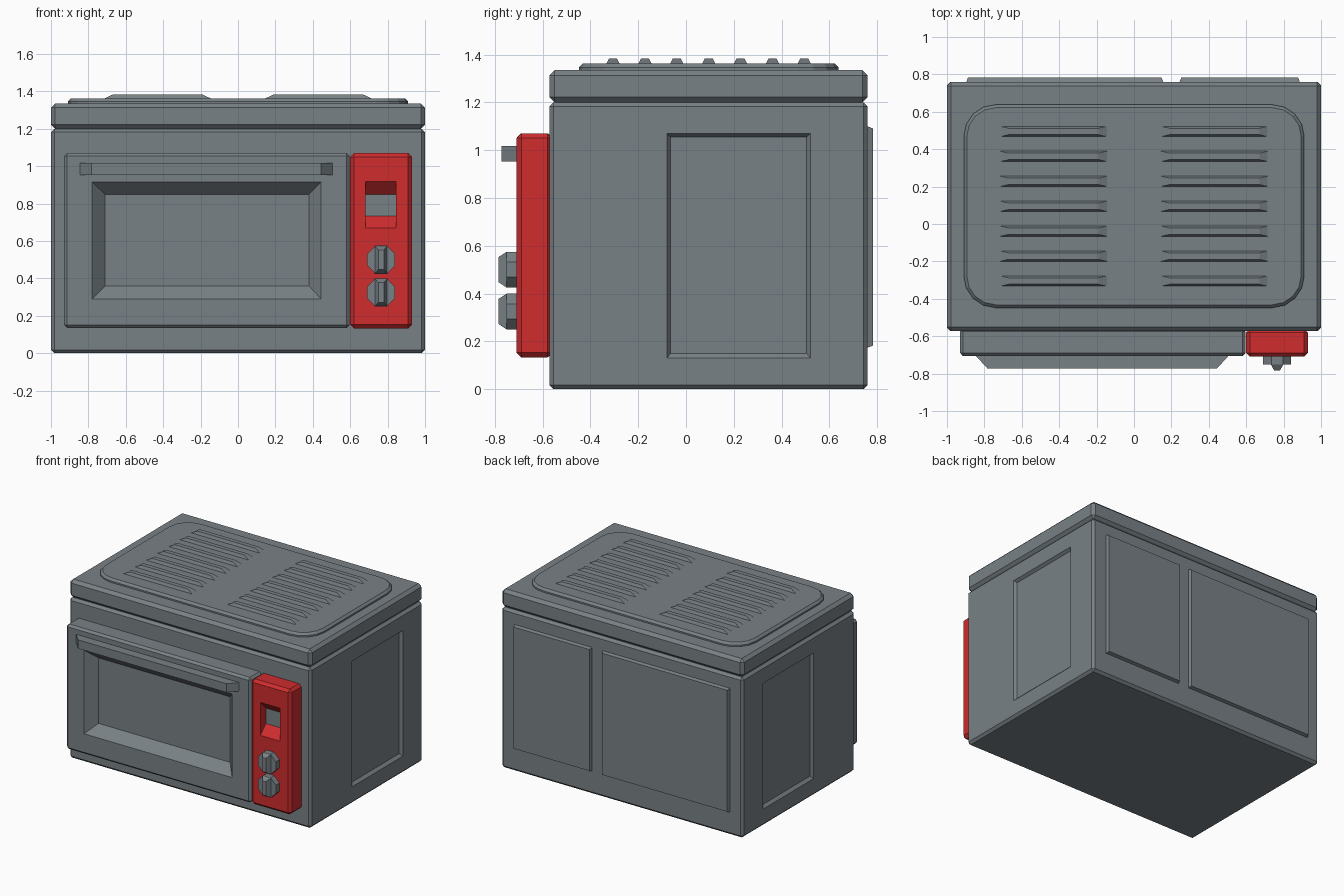
import bpy, bmesh, math
from mathutils import Vector

if "Cube" in bpy.data.objects:
    bpy.data.objects.remove(bpy.data.objects["Cube"])


def material(name, rgb):
    m = bpy.data.materials.new(name)
    m.diffuse_color = (*rgb, 1)
    m.use_nodes = True
    m.node_tree.nodes["Principled BSDF"].inputs["Base Color"].default_value = m.diffuse_color
    return m


GREY = material("steel grey", (0.19, 0.22, 0.238))
RED = material("bright red", (0.62, 0.025, 0.027))


def box(lo, hi, bevel=0.0):
    """Bmesh box between two corners, optionally with bevelled edges."""
    bm = bmesh.new()
    bmesh.ops.create_cube(bm, size=1)
    for v in bm.verts:
        v.co = Vector([hi[i] if v.co[i] > 0 else lo[i] for i in range(3)])
    if bevel:
        bmesh.ops.bevel(bm, geom=bm.edges[:], offset=bevel, segments=1, affect='EDGES')
    bm.normal_update()
    return bm


def biggest(bm, d):
    return max((f for f in bm.faces if f.normal.dot(d) > 0.99), key=lambda f: f.calc_area())


def recess(bm, axis, sign, *steps):
    """Inset the face pointing along axis into successive (a range, b range, level) rectangles."""
    d = Vector([sign if i == axis else 0 for i in range(3)])
    face = biggest(bm, d)
    ia, ib = [i for i in range(3) if i != axis]
    for ra, rb, level in steps:
        bmesh.ops.inset_region(bm, faces=[face], thickness=0.01)
        c = face.calc_center_median()
        for v in face.verts:
            v.co[ia] = ra[v.co[ia] > c[ia]]
            v.co[ib] = rb[v.co[ib] > c[ib]]
            v.co[axis] = level
    return face


def taper(bm, axis, level, amount):
    """Shrink the end of a box at the given level, by an amount per axis."""
    vs = [v for v in bm.verts if abs(v.co[axis] - level) < 1e-4]
    c = sum((v.co for v in vs), Vector()) / len(vs)
    for v in vs:
        for i in range(3):
            if amount[i]:
                v.co[i] -= math.copysign(amount[i], v.co[i] - c[i])
    return bm


def finish(bm, name, mats=(GREY,), smooth=None):
    bmesh.ops.recalc_face_normals(bm, faces=bm.faces[:])
    me = bpy.data.meshes.new(name)
    bm.to_mesh(me)
    bm.free()
    for m in mats:
        me.materials.append(m)
    ob = bpy.data.objects.new(name, me)
    bpy.context.collection.objects.link(ob)
    if smooth:
        bpy.ops.object.select_all(action='DESELECT')
        ob.select_set(True)
        bpy.context.view_layer.objects.active = ob
        bpy.ops.object.shade_smooth_by_angle(angle=math.radians(smooth))
    return ob


# Oven body with a recessed panel on each side
bm = box((-1, -0.572, 0), (1, 0.76, 1.2), 0.018)
for s in (-1, 1):
    recess(bm, 0, s, ((-0.08, 0.52), (0.13, 1.07), s),
           ((-0.065, 0.505), (0.15, 1.055), s * 0.98))
finish(bm, "oven_body")

# Lid slab
finish(box((-1, -0.572, 1.2), (1, 0.76, 1.335), 0.022), "lid_slab")

# Rounded plate on the lid
bm = box((-0.91, -0.448, 1.33), (0.91, 0.638, 1.362))
upright = [e for e in bm.edges if abs(e.verts[0].co.z - e.verts[1].co.z) > 0.01]
bmesh.ops.bevel(bm, geom=upright, offset=0.17, segments=4, profile=0.5, affect='EDGES')
bm.normal_update()
bmesh.ops.bevel(bm, geom=biggest(bm, Vector((0, 0, 1))).edges[:], offset=0.016,
                segments=1, affect='EDGES')
finish(bm, "lid_plate")

# Vent slats, two columns of seven
for side in (-1, 1):
    for i in range(7):
        x, y = side * 0.43, -0.305 + i * 0.1333
        bm = box((x - 0.3, y - 0.031, 1.355), (x + 0.3, y + 0.031, 1.383))
        finish(taper(bm, 2, 1.383, (0.06, 0.014, 0)), f"vent_slat_{side}_{i}")

# Back cover plates
for name, x0, x1 in (("wide_back_plate", -0.9, 0.16), ("narrow_back_plate", 0.24, 0.89)):
    bm = box((x0, 0.75, 0.17), (x1, 0.782, 1.103))
    finish(taper(bm, 1, 0.782, (0.012, 0, 0.012)), name)

# Door with a sunken window
bm = box((-0.93, -0.706, 0.135), (0.597, -0.56, 1.07), 0.016)
recess(bm, 1, -1, ((-0.78, 0.445), (0.29, 0.915), -0.706),
       ((-0.71, 0.38), (0.36, 0.85), -0.636))
finish(bm, "oven_door")

# Door handle with slanted ends
bm = box((-0.85, -0.772, 0.952), (0.51, -0.7, 1.017))
finish(taper(bm, 1, -0.772, (0.066, 0, 0)), "door_handle")

# Red control panel with a grey display set in a slot
bm = box((0.6, -0.709, 0.133), (0.93, -0.56, 1.07), 0.02)
screen = recess(bm, 1, -1, ((0.682, 0.846), (0.67, 0.917), -0.709),
                ((0.682, 0.846), (0.735, 0.85), -0.645))
screen.material_index = 1
finish(bm, "control_panel", (RED, GREY))

# Octagonal knobs with a tapered grip
for i, z in enumerate((0.325, 0.5)):
    bm = bmesh.new()
    ring = [bm.verts.new((0.765 + 0.081 * math.cos(a), -0.7, z + 0.081 * math.sin(a)))
            for a in (math.pi / 8 + k * math.pi / 4 for k in range(8))]
    base = bm.faces.new(ring)
    top = bmesh.ops.extrude_face_region(bm, geom=[base])
    for v in (g for g in top["geom"] if isinstance(g, bmesh.types.BMVert)):
        v.co.y = -0.752
    finish(bm, f"knob_{i}")
    bm = box((0.731, -0.784, z - 0.075), (0.799, -0.75, z + 0.075))
    finish(taper(bm, 1, -0.784, (0.019, 0, 0.022)), f"knob_grip_{i}")
